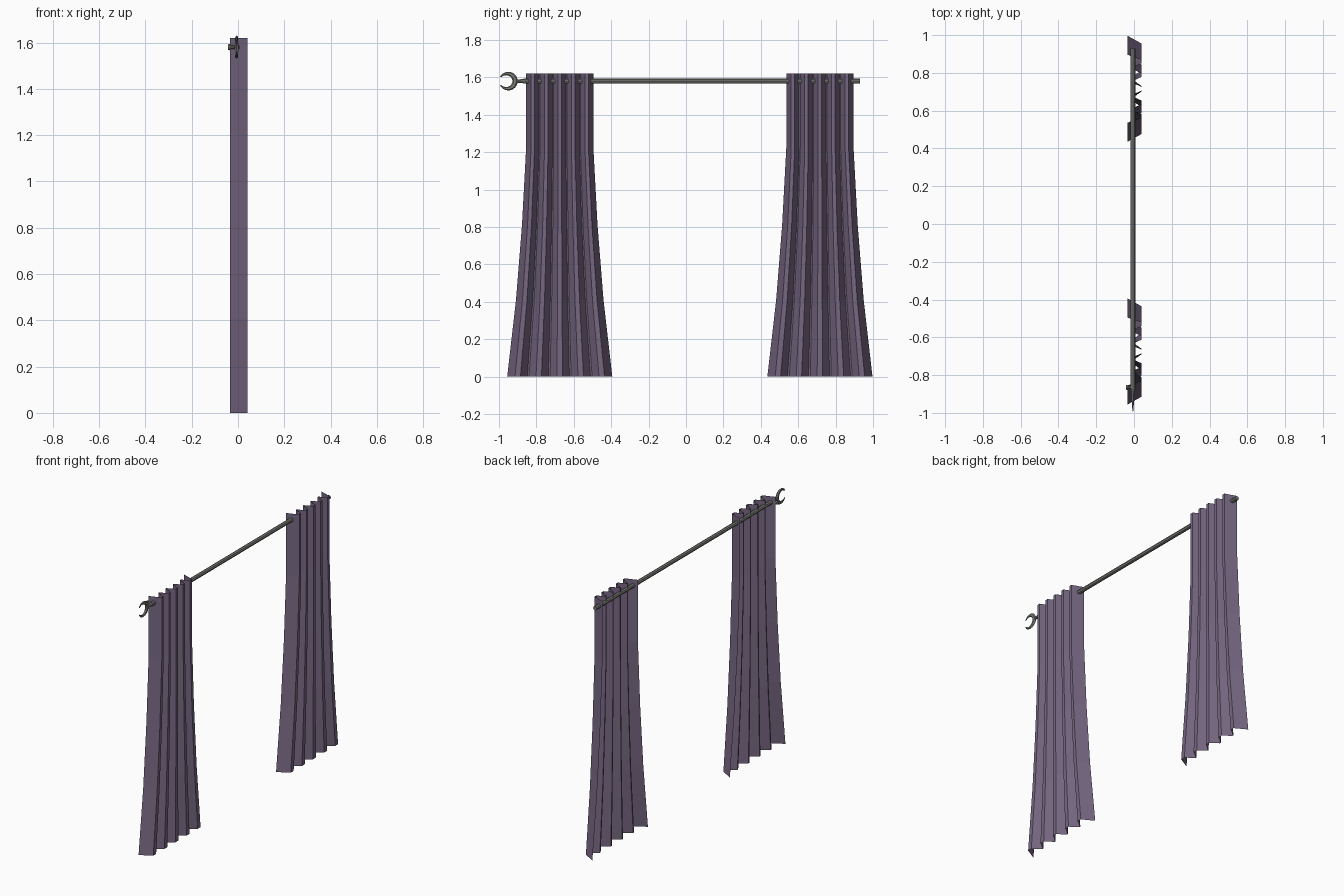
import bpy, bmesh, math
from mathutils import Matrix, Vector

cube = bpy.data.objects.get("Cube")
if cube:
    bpy.data.objects.remove(cube, do_unlink=True)


def material(name, rgb):
    m = bpy.data.materials.new(name)
    m.use_nodes = True
    m.diffuse_color = (*rgb, 1)
    m.node_tree.nodes["Principled BSDF"].inputs["Base Color"].default_value = (*rgb, 1)
    return m


cloth = material("dusty purple cloth", (0.18, 0.135, 0.22))
metal = material("grey metal", (0.21, 0.21, 0.195))

ROD_X, ROD_Z = -0.006, 1.58


def finish(bm, name, mat):
    mesh = bpy.data.meshes.new(name)
    bm.to_mesh(mesh)
    bm.free()
    mesh.materials.append(mat)
    obj = bpy.data.objects.new(name, mesh)
    bpy.context.collection.objects.link(obj)
    return obj


def bar(name, start, end, r1, r2, sides=8):
    """Cylinder or cone between two points."""
    a, b = Vector(start), Vector(end)
    bm = bmesh.new()
    turn = (b - a).to_track_quat("Z", "Y").to_matrix().to_4x4()
    bmesh.ops.create_cone(bm, cap_ends=True, segments=sides, radius1=r1, radius2=r2,
                          depth=(b - a).length,
                          matrix=Matrix.Translation((a + b) / 2) @ turn)
    return finish(bm, name, metal)


def curtain(name, centre, pleats=5):
    """Pleated sheet whose folds spread towards the floor."""
    front, valley, hem = 0.04, -0.012, -0.035
    outline = [(0, hem)]
    for i in range(pleats):
        outline += [(i + 0.37, front), (i + 0.63, front)]
        if i < pleats - 1:
            outline += [(i + 0.96, valley), (i + 1.04, valley)]
    outline.append((pleats, hem))
    # height and half width of each row
    rows = [(1.62, 0.18), (1.22, 0.18), (0.81, 0.202), (0.41, 0.234), (0, 0.281)]
    bm = bmesh.new()
    grid = [[bm.verts.new((x, centre + (2 * t / pleats - 1) * half, z))
             for t, x in outline] for z, half in rows]
    for upper, lower in zip(grid, grid[1:]):
        for i in range(len(outline) - 1):
            bm.faces.new((lower[i], lower[i + 1], upper[i + 1], upper[i]))
    return finish(bm, name, cloth)


def crescent(name, y, z, radius, steps=20):
    """Tapering open ring, thickest beside the rod."""
    bm = bmesh.new()
    rings = []
    for i in range(steps + 1):
        s = 2 * i / steps - 1
        angle = s * math.radians(152)
        thick = 0.003 + 0.011 * (1 - s * s)
        ring = []
        for k in range(6):
            a = k * math.tau / 6
            r = radius - thick + thick * math.cos(a)
            ring.append(bm.verts.new((ROD_X + 0.6 * thick * math.sin(a),
                                      y + r * math.cos(angle), z + r * math.sin(angle))))
        rings.append(ring)
    for a, b in zip(rings, rings[1:]):
        for k in range(6):
            n = (k + 1) % 6
            bm.faces.new((a[k], a[n], b[n], b[k]))
    bm.faces.new(rings[0])
    bm.faces.new(rings[-1])
    bmesh.ops.recalc_face_normals(bm, faces=bm.faces)
    return finish(bm, name, metal)


# Pair of curtains
curtain("near_curtain", -0.675)
curtain("far_curtain", 0.716)

# Rod with its finial
bar("rod", (ROD_X, -0.87, ROD_Z), (ROD_X, 0.93, ROD_Z), 0.013, 0.013)
bar("finial_stem", (ROD_X, -0.915, ROD_Z), (ROD_X, -0.865, ROD_Z), 0.007, 0.012)
crescent("finial_crescent", -0.95, ROD_Z, 0.05)

# Small peg behind the finial end
bar("peg", (-0.035, -0.865, ROD_Z), (0.006, -0.865, ROD_Z), 0.008, 0.008)
bar("peg_cap", (-0.043, -0.865, ROD_Z), (-0.035, -0.865, ROD_Z), 0.012, 0.014)
